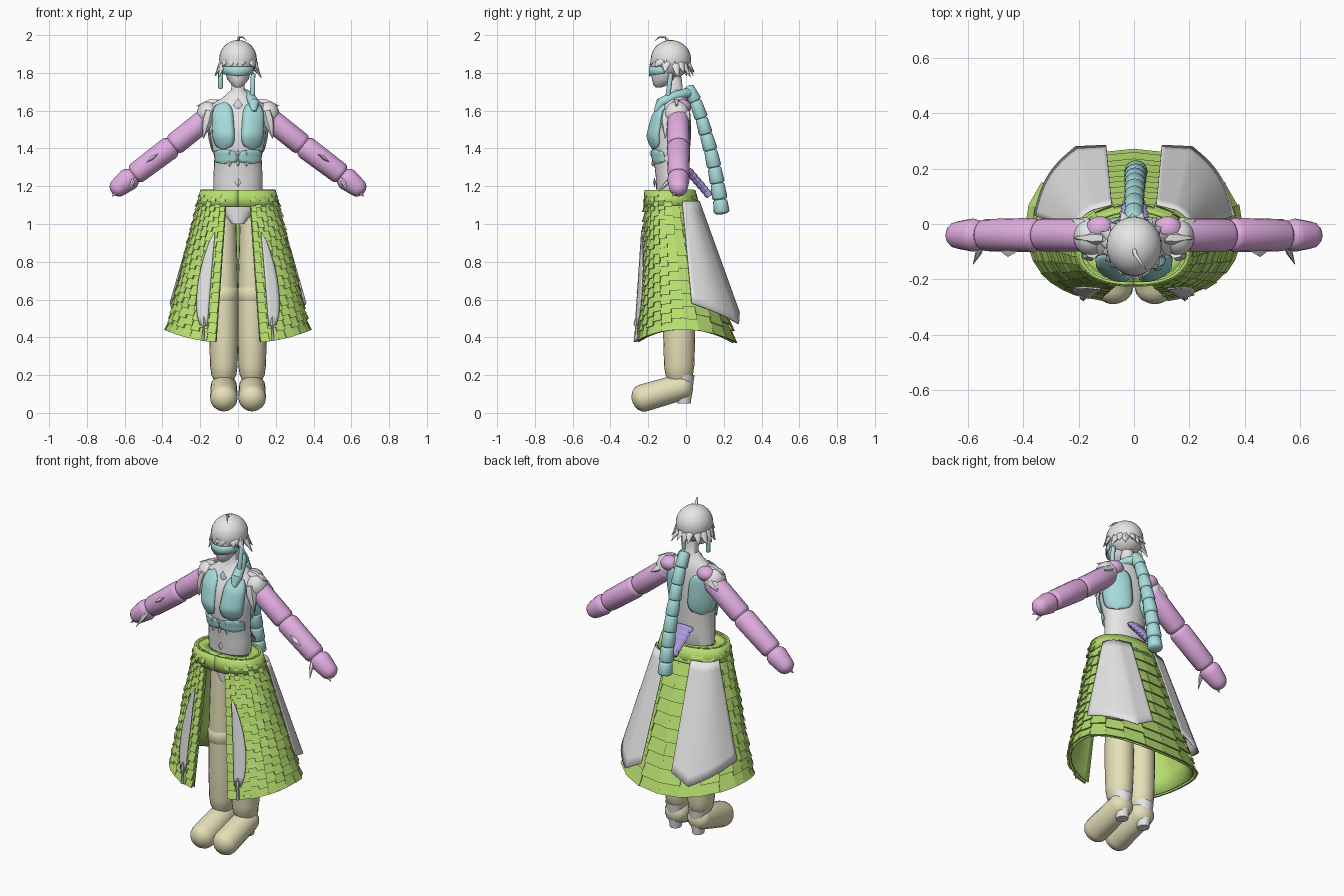
import bpy, bmesh, random
from math import sin, cos, pi, radians
from mathutils import Vector as V

random.seed(4)
if "Cube" in bpy.data.objects:
    bpy.data.objects.remove(bpy.data.objects["Cube"], do_unlink=True)


def material(name, r, g, b):
    m = bpy.data.materials.new(name)
    m.use_nodes = True
    m.diffuse_color = (r, g, b, 1)
    m.node_tree.nodes["Principled BSDF"].inputs["Base Color"].default_value = (r, g, b, 1)
    return m


GREY = material("light grey", .79, .79, .79)
PINK = material("orchid pink", .76, .42, .76)
GREEN = material("leaf green", .47, .73, .16)
CYAN = material("pale teal", .39, .72, .72)
BEIGE = material("cream", .79, .74, .48)
VIOLET = material("violet", .43, .33, .75)


def finish(name, bm, mat, angle=40):
    bmesh.ops.recalc_face_normals(bm, faces=bm.faces)
    me = bpy.data.meshes.new(name)
    bm.to_mesh(me)
    bm.free()
    me.materials.append(mat)
    ob = bpy.data.objects.new(name, me)
    bpy.context.collection.objects.link(ob)
    bpy.ops.object.select_all(action='DESELECT')
    ob.select_set(True)
    bpy.context.view_layer.objects.active = ob
    bpy.ops.object.shade_smooth_by_angle(angle=radians(angle))
    return ob


def add_loft(bm, rings, axis=None, sides=16):
    """Skin elliptical rings (centre, rx, ry) with capped ends."""
    loops = []
    for i, (c, rx, ry) in enumerate(rings):
        d = axis or V(rings[min(i + 1, len(rings) - 1)][0]) - V(rings[max(i - 1, 0)][0])
        q = V(d).to_track_quat('Z', 'Y')
        loops.append([bm.verts.new(V(c) + q @ V((rx * cos(2 * pi * k / sides), ry * sin(2 * pi * k / sides), 0)))
                      for k in range(sides)])
    for a, b in zip(loops, loops[1:]):
        for k in range(sides):
            bm.faces.new((a[k], a[k - 1], b[k - 1], b[k]))
    bm.faces.new(loops[0])
    bm.faces.new(loops[-1])


def loft(name, rings, mat, axis=None, sides=16):
    bm = bmesh.new()
    add_loft(bm, rings, axis, sides)
    return finish(name, bm, mat)


def capsule_rings(a, b, ra, rb, cap=.6):
    a, b = V(a), V(b)
    d = (b - a).normalized()
    arc = [pi / 2 * max(k / 4, .08) for k in range(5)]
    dome = lambda pole, sgn, r: [(pole + d * sgn * cap * r * (1 - cos(p)), r * sin(p), r * sin(p)) for p in arc]
    return dome(a, 1, ra) + dome(b, -1, rb)[::-1]


def capsule(name, a, b, ra, rb, mat, cap=.6):
    return loft(name, capsule_rings(a, b, ra, rb, cap), mat, axis=V(b) - V(a))


def ball(name, c, r, mat):
    bm = bmesh.new()
    bmesh.ops.create_uvsphere(bm, u_segments=24, v_segments=14, radius=1)
    for v in bm.verts:
        v.co = V(c) + V((v.co.x * r[0], v.co.y * r[1], v.co.z * r[2]))
    return finish(name, bm, mat)


def sheet(name, f, nu, nv, mat, thick=.006):
    """Thin panel from a surface function f(u, v)."""
    bm = bmesh.new()
    g = [[bm.verts.new(f(i / nu, j / nv)) for j in range(nv + 1)] for i in range(nu + 1)]
    for i in range(nu):
        for j in range(nv):
            bm.faces.new((g[i][j], g[i + 1][j], g[i + 1][j + 1], g[i][j + 1]))
    ob = finish(name, bm, mat)
    mod = ob.modifiers.new("thickness", 'SOLIDIFY')
    mod.thickness, mod.offset = thick, 0
    return ob


def lerp(a, b, t):
    return a + (b - a) * t


# Torso: height, half width, half depth, centre y
BODY = [(1.0, .03, .03, -.12), (1.12, .13, .08, -.075), (1.25, .13, .085, -.075), (1.35, .125, .092, -.08),
        (1.47, .148, .108, -.088), (1.57, .155, .095, -.075), (1.63, .145, .075, -.06),
        (1.67, .08, .055, -.05), (1.71, .036, .038, -.055), (1.78, .034, .036, -.06)]
loft("torso", [((0, y, z), rx, ry) for z, rx, ry, y in BODY], GREY, axis=(0, 0, 1), sides=28)


def body(deg, z, off=0):
    """Torso surface point; 0 degrees is the front."""
    lo, hi = next(p for p in zip(BODY, BODY[1:]) if p[1][0] >= z)
    rx, ry, y = [lerp(lo[k], hi[k], (z - lo[0]) / (hi[0] - lo[0])) for k in (1, 2, 3)]
    a = radians(deg)
    return V(((rx + off) * sin(a), y - (ry + off) * cos(a), z))


def pad(s, mid, half, z0, z1, puff=.016):
    def f(u, v):
        w = half * (max(0, 1 - abs(2 * v - 1) ** 5)) ** .5 * (1.1 - .2 * v)
        bulge = (1 - (2 * u - 1) ** 4) * (1 - (2 * v - 1) ** 4)
        return body(s * (mid + (2 * u - 1) * w), lerp(z0, z1, v), .004 + puff * bulge)
    return f


for s, side in ((1, "left"), (-1, "right")):
    sheet(side + "_chest_pad", pad(s, 34, 26, 1.395, 1.645), 8, 14, CYAN)
    sheet(side + "_back_pad", pad(s, 130, 38, 1.365, 1.62, .01), 10, 14, CYAN)
    sheet(side + "_waist_pad", pad(s, 36, 34, 1.32, 1.395, .006), 8, 8, CYAN)

# Chest ornaments
bm = bmesh.new()
for x, z, r in [(0, 1.63, .024)] + [(x, z, .012) for z in (1.375, 1.32) for x in (-.05, 0, .05)] + [(0, 1.22, .018)]:
    c = body(x * 400, z, .008)
    add_loft(bm, [(c + V((0, 0, -r * 1.4)), .001, .001), (c, r, .008), (c + V((0, 0, r * 1.4)), .001, .001)],
             axis=(0, 0, 1), sides=4)
finish("chest_ornaments", bm, GREY)

# Head, visor and hair
loft("face", [((0, -.145, 1.722), .012, .014), ((0, -.135, 1.735), .032, .038), ((0, -.118, 1.765), .056, .062),
              ((0, -.108, 1.81), .07, .08), ((0, -.105, 1.87), .074, .083)], GREY, axis=(0, 0, 1), sides=20)
ball("hair_cap", (0, -.08, 1.872), (.1, .107, .102), GREY)
sheet("visor", lambda u, v: V((.08 * sin(lerp(-1.5, 1.5, u)), -.106 - .088 * cos(lerp(-1.5, 1.5, u)),
      lerp(1.782 + .014 * abs(2 * u - 1), 1.835, v))), 16, 2, CYAN)
bm = bmesh.new()
for k in range(28):
    a = 2 * pi * k / 18 + random.uniform(-.15, .15)
    d = V((sin(a), -cos(a), 0))
    low = k < 18
    front = cos(a) > .5
    root = V((0, -.08, 1.885 if low else 1.94)) + d * (.06 if low else .04)
    drop = random.uniform(.045, .06) if front else random.uniform(.08, .12)
    flare = random.uniform(.05, .06) if front else random.uniform(.055, .075)
    add_loft(bm, [(root, .016, .016), (root + d * .034 - V((0, 0, drop * .45)), .024, .014),
                  (root + d * flare - V((0, 0, drop)), .001, .001)], sides=6)
add_loft(bm, [((.0, -.09, 1.96), .01, .01), ((.005, -.11, 1.988), .007, .005),
              ((.025, -.14, 1.99), .005, .004), ((.045, -.165, 1.97), .001, .001)], sides=6)
finish("hair_locks", bm, GREY, 70)
capsule("right_earring", (-.093, -.08, 1.81), (-.092, -.08, 1.715), .013, .013, CYAN)
capsule("left_earring", (.08, -.08, 1.8), (.075, -.1, 1.64), .012, .014, CYAN)

# Braid wrapping the neck and hanging down the back
loft("braid_wrap", [((.085, -.16, 1.595), .012, .012), ((.085, -.135, 1.64), .03, .028),
                    ((.065, -.07, 1.672), .026, .026), ((.035, -.01, 1.69), .026, .026),
                    ((0, .025, 1.695), .026, .026)], CYAN)
path = [(.01, 1.725), (.05, 1.65), (.082, 1.56), (.106, 1.475), (.13, 1.39), (.15, 1.3), (.166, 1.215),
        (.18, 1.13), (.19, 1.055)]
bm = bmesh.new()
for i, (p, q) in enumerate(zip(path, path[1:])):
    a, b = V((.001 * i, p[0], p[1])), V((.001 * i, q[0], q[1]))
    e = (b - a) * .06
    add_loft(bm, capsule_rings(a - e, b + e, .031 + .001 * i, .035 + .001 * i, .4), axis=b - a)
finish("braid", bm, CYAN)

# Segmented fan at the small of the back
bm = bmesh.new()
for i in range(6):
    a, b = [V((0, lerp(.01, .125, t), lerp(1.285, 1.15, t))) for t in (i / 6, (i + 1.1) / 6)]
    w = .06 - .006 * i
    add_loft(bm, [(a, w * .9, .018), (lerp(a, b, .5), w, .022), (b, w * .85, .018)], axis=b - a, sides=12)
finish("back_fan", bm, VIOLET)

for s, side in ((1, "left"), (-1, "right")):
    # Shoulders and arms: three padded segments
    ball(side + "_shoulder", (s * .158, -.048, 1.582), (.06, .066, .068), GREY)
    ball(side + "_shoulder_patch", (s * .122, -.018, 1.618), (.052, .046, .042), PINK)
    pts = [V((s * x, -.04, z)) for x, z in ((.145, 1.575), (.345, 1.415), (.55, 1.26), (.668, 1.165))]
    for k, name in enumerate(("upper_arm", "forearm", "hand")):
        e = (pts[k + 1] - pts[k]).normalized() * .015
        capsule(side + "_" + name, pts[k] - e, pts[k + 1] + (e if k < 2 else e * 0),
                (.06, .062, .06)[k], (.06, .058, .05)[k], PINK, (.6, .6, .9)[k])
    # Finger tips, shoulder flaps and sleeve ornaments
    bm = bmesh.new()
    for a, b, r in (((.55, -.08, 1.24), (.58, -.145, 1.17), .012), ((.64, -.06, 1.17), (.668, -.07, 1.145), .01),
                    ((.11, -.05, 1.645), (.22, -.05, 1.625), .026),
                    ((.15, -.1, 1.6), (.185, -.11, 1.45), .032), ((.16, -.01, 1.59), (.225, .018, 1.55), .028)):
        a, b = V((s * a[0], a[1], a[2])), V((s * b[0], b[1], b[2]))
        add_loft(bm, [(a, r * .8, r * .8), (lerp(a, b, .35), r, r), (b, .001, .001)], sides=6)
    for y, z in ((-.04, 1.4), (-.095, 1.36)):
        c = V((s * .455, y, z - .012))
        add_loft(bm, [(c - V((s * .04, 0, -.028)), .001, .001), (c, .024, .012),
                      (c + V((s * .03, 0, -.022)), .001, .001)], sides=4)
    finish(side + "_sleeve_trim", bm, GREY)
    # Legs and boots
    x = s * .075
    for name, rings in (("thigh", ((1.14, .058), (1.0, .066), (.64, .076))),
                        ("knee_band", ((.67, .07), (.655, .081), (.6, .081), (.585, .07))),
                        ("shin", ((.62, .076), (.4, .077), (.25, .073), (.2, .066), (.17, .05)))):
        loft(side + "_" + name, [((x, -.036, z), r, r * 1.1) for z, r in rings], BEIGE, axis=(0, 0, 1), sides=20)
    capsule(side + "_boot", (x, .035, .155), (x, -.285, .062), .07, .073, BEIGE, .8)
    loft(side + "_heel", [((x, -.01, .05), .032, .035), ((x, -.012, .09), .038, .042),
                          ((x, -.015, .2), .06, .06)], GREY, axis=(0, 0, 1))


def skirt(deg, t, off=0):
    """Flared cone, fuller in front; 0 degrees is the front, t runs from waist to hem."""
    a = radians(deg)
    power = .82 if cos(a) > 0 else .95
    rnd = lambda q: (abs(q) ** power) * (1 if q > 0 else -1)
    x = (lerp(.185, .368, t) + off) * rnd(sin(a))
    y = lerp(-.085, -.005, t) - (lerp(.12, .258, t) + off) * rnd(cos(a))
    return V((x, y, lerp(1.18, .37 + .07 * sin(a) ** 2, t)))


# Skirt lining, belt and overlapping slats
sheet("skirt_lining", lambda u, v: skirt(lerp(14, 346, u), v, -.004), 60, 8, GREEN)
sheet("skirt_belt", lambda u, v: skirt(360 * u, lerp(0, .11, v), .01), 60, 2, GREEN, .01)
sheet("skirt_waist_top", lambda u, v: skirt(360 * u, .01, lerp(-.06, .01, v)), 60, 1, GREEN)
QUADS = [(0, 1, 2, 3), (4, 5, 6, 7), (0, 1, 5, 4), (1, 2, 6, 5), (2, 3, 7, 6), (3, 0, 4, 7)]
fine = [14, 21, 29, 37, 46, 56, 67, 79, 90]
wide = [90, 104, 122, 141, 161, 180]
bm = bmesh.new()
for s in (1, -1):
    for cols, rows in ((fine, 15), (wide, 11)):
        for c, (a0, a1) in enumerate(zip(cols, cols[1:])):
            for r in range(rows):
                shift = (c % 2) * .4
                t0, t1 = max(0, (r - shift) / rows), min(1, (r + 1.15 - shift) / rows + (r == rows - 1) * .05)
                flare = random.uniform(.006, .014)
                vs = [bm.verts.new(skirt(s * a, t, o)) for lift in (0, .01) for a, t, o in
                      ((a0, t0, lift - .004), (a1 + .5, t0, lift - .004),
                       (a1 + .5, t1, lift + flare), (a0, t1, lift + flare))]
                for q in QUADS:
                    bm.faces.new([vs[k] for k in q])
finish("skirt_slats", bm, GREEN, 20)

# Pale skirt panels: two large folded ones behind, two narrow strips in front
for s, side in ((1, "left"), (-1, "right")):
    edges = [(V((s * a[0], a[1], a[2])), V((s * b[0], b[1], b[2]))) for a, b in (
        ((.205, -.02, 1.12), (.36, .03, .58)), ((.15, .052, 1.12), (.21, .278, .47)), ((.08, .07, 1.12), (.1, .283, .53)))]

    def back_panel(u, v):
        k, w = (0, u / .65) if u < .65 else (1, (u - .65) / .35)
        p, q = lerp(*edges[k], v), lerp(*edges[k + 1], v)
        return lerp(p, q, w) + V((s * .024, .02, 0)) * sin(pi * w) * (1 - k) * (.4 + .6 * v)
    sheet(side + "_back_panel", back_panel, 20, 12, GREY)
    sheet(side + "_front_strip", lambda u, v: skirt(s * lerp(lerp(23, 21, v), 24 + 10 * sin(pi * v) ** .7 + 4 * v, u),
          lerp(.28, .9, v), .026), 4, 10, GREY)
    top, tip = skirt(s * 25, .84, .03), skirt(s * 24, 1, .02)
    loft(side + "_tassel", [(top, .003, .003), (lerp(top, tip, .3), .016, .012), (lerp(top, tip, .45), .006, .006),
                            (tip, .014, .01)], GREY, sides=6)
